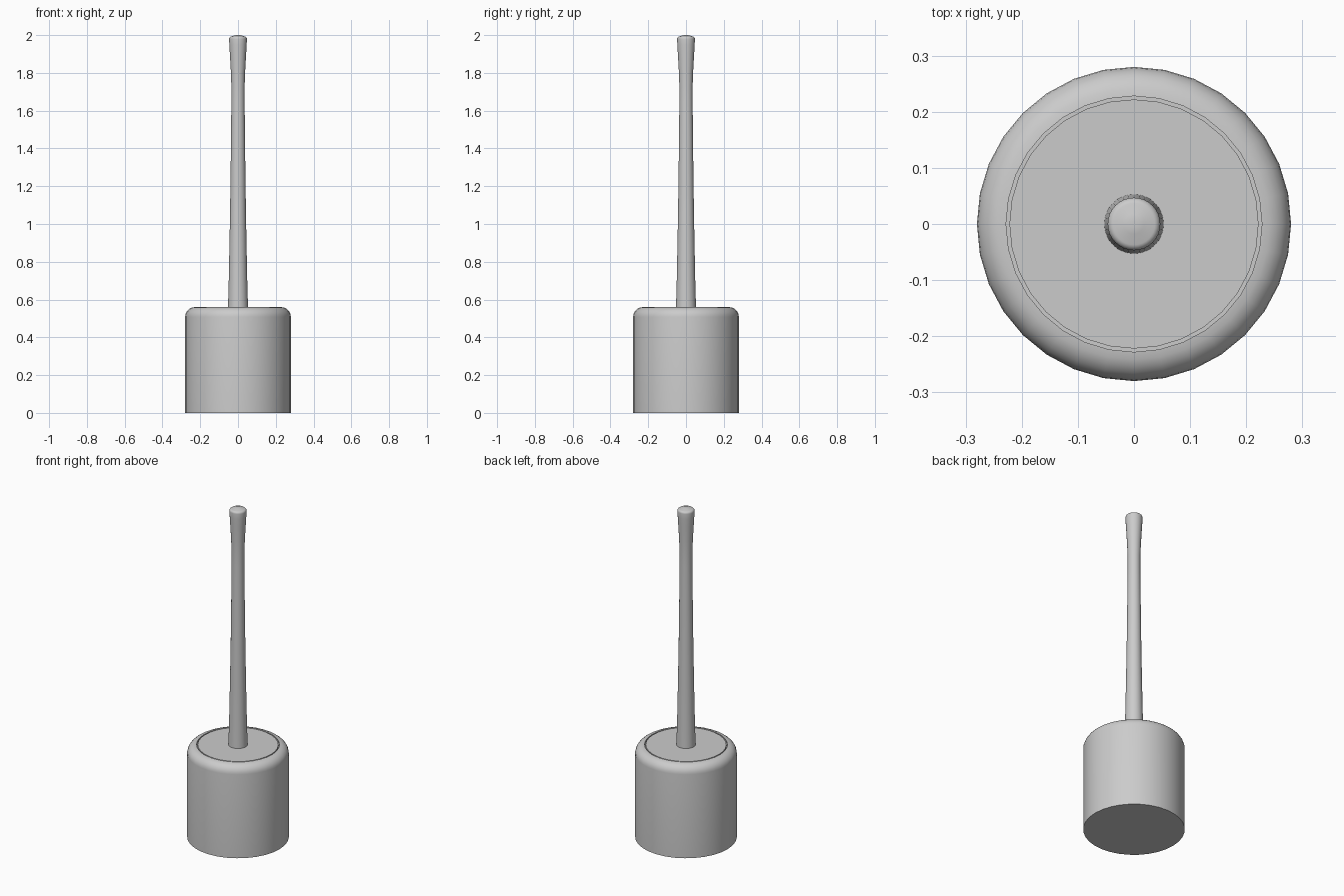
import bpy
import bmesh
from math import cos, sin, pi, radians

cube = bpy.data.objects.get("Cube")
if cube:
    bpy.data.objects.remove(cube, do_unlink=True)

grey = bpy.data.materials.new("light grey plastic")
grey.use_nodes = True
COLOUR = (0.6, 0.6, 0.6, 1)
grey.diffuse_color = COLOUR
grey.node_tree.nodes["Principled BSDF"].inputs["Base Color"].default_value = COLOUR


def arc(radius, z, size, steps=6):
    """Quarter-round edge ending at the given top height."""
    return [(radius - size + size * cos(a), z - size + size * sin(a))
            for a in (pi / 2 * i / steps for i in range(steps + 1))]


def lathe(name, profile, sides=32):
    """Revolve (radius, height) points around z and cap both ends."""
    bm = bmesh.new()
    rings = [[bm.verts.new((r * cos(2 * pi * i / sides), r * sin(2 * pi * i / sides), z))
              for i in range(sides)] for r, z in profile]
    for low, high in zip(rings, rings[1:]):
        for i in range(sides):
            j = (i + 1) % sides
            bm.faces.new((low[i], low[j], high[j], high[i]))
    bm.faces.new(rings[0][::-1])
    bm.faces.new(rings[-1])
    mesh = bpy.data.meshes.new(name)
    bm.to_mesh(mesh)
    bm.free()
    obj = bpy.data.objects.new(name, mesh)
    bpy.context.collection.objects.link(obj)
    mesh.materials.append(grey)
    bpy.ops.object.select_all(action="DESELECT")
    obj.select_set(True)
    bpy.context.view_layer.objects.active = obj
    bpy.ops.object.shade_smooth_by_angle(angle=radians(35))
    return obj


# Holder: round pot with a soft shoulder and a shallow recess for the lid
lathe("holder", [(0.28, 0)] + arc(0.28, 0.56, 0.052) + [(0.228, 0.535)])

# Lid: disc set in the recess, leaving a thin groove around it
lathe("lid", [(0.222, 0.53), (0.222, 0.56)])

# Handle: slim tapered rod flaring to a rounded grip end
lathe("handle", [(0.053, 0.555), (0.049, 0.7), (0.044, 0.95), (0.040, 1.2),
                 (0.037, 1.45), (0.035, 1.65), (0.035, 1.73), (0.038, 1.81),
                 (0.043, 1.9), (0.046, 1.95)]
      + arc(0.047, 1.993, 0.013) + [(0.018, 1.999), (0.005, 2.0)])
